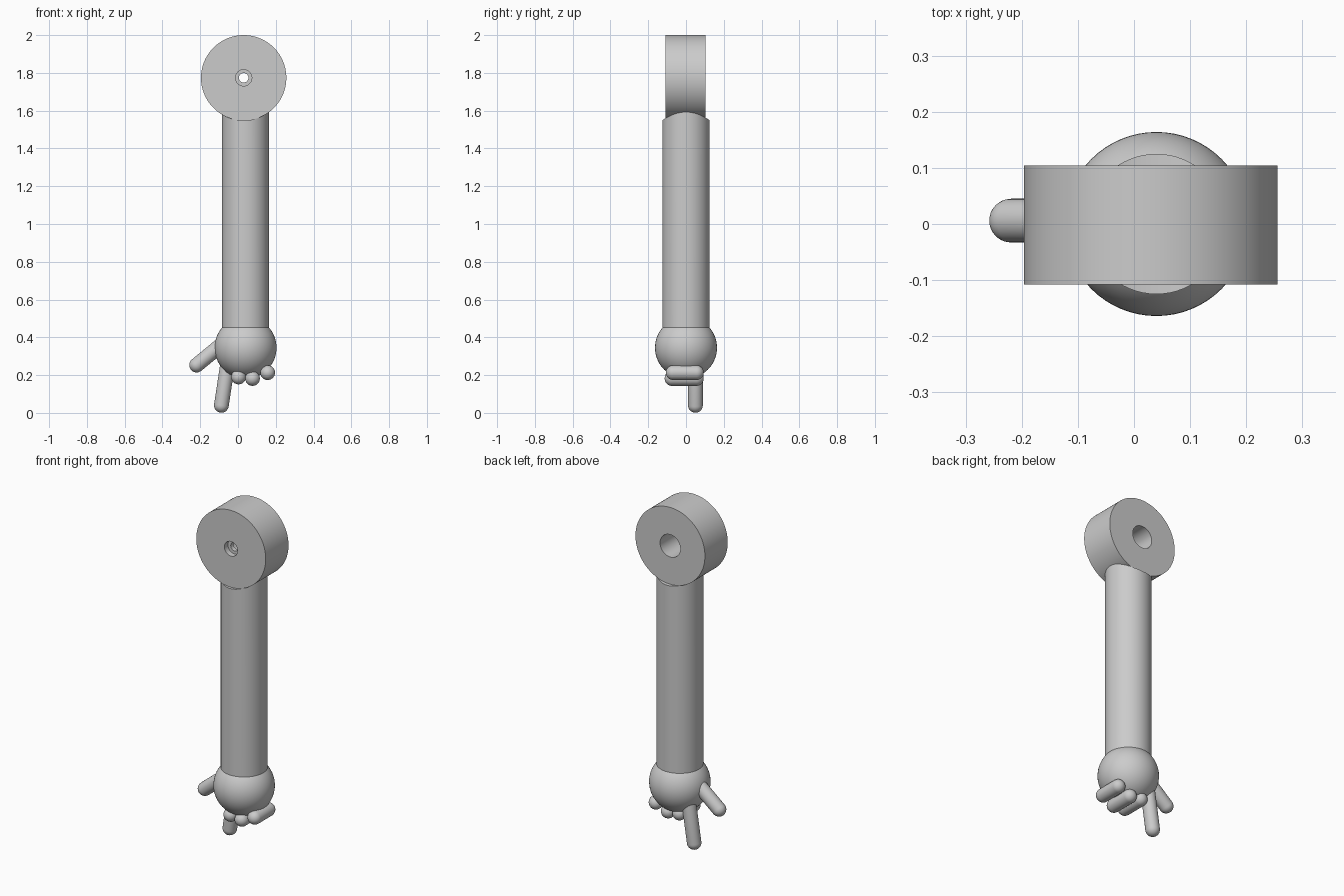
import bpy, bmesh, math
from mathutils import Vector

if "Cube" in bpy.data.objects:
    bpy.data.objects.remove(bpy.data.objects["Cube"], do_unlink=True)

grey = bpy.data.materials.new("plain grey")
grey.use_nodes = True
COLOUR = (0.6, 0.6, 0.6, 1)
grey.diffuse_color = COLOUR
bsdf = next(n for n in grey.node_tree.nodes if n.type == "BSDF_PRINCIPLED")
bsdf.inputs["Base Color"].default_value = COLOUR

DISC_X, DISC_Z, DISC_R = 0.03, 1.774, 0.226
ARM_X, ARM_R = 0.04, 0.125


def finish(bm, name):
    bmesh.ops.recalc_face_normals(bm, faces=bm.faces)
    mesh = bpy.data.meshes.new(name)
    bm.to_mesh(mesh)
    bm.free()
    mesh.materials.append(grey)
    obj = bpy.data.objects.new(name, mesh)
    bpy.context.collection.objects.link(obj)
    bpy.ops.object.select_all(action="DESELECT")
    obj.select_set(True)
    bpy.context.view_layer.objects.active = obj
    bpy.ops.object.shade_smooth_by_angle(angle=math.radians(35))
    return obj


def lathe(profile, steps, closed=False):
    """Spin (radius, height) points about z."""
    bm = bmesh.new()
    verts = [bm.verts.new((r, 0, h)) for r, h in profile]
    ends = verts[1:] + (verts[:1] if closed else [])
    edges = [bm.edges.new(pair) for pair in zip(verts, ends)]
    bmesh.ops.spin(bm, geom=verts + edges, cent=(0, 0, 0), axis=(0, 0, 1),
                   angle=math.tau, steps=steps)
    bmesh.ops.remove_doubles(bm, verts=bm.verts, dist=1e-5)
    return bm


def capsule(name, start, end, radius=0.039):
    start, end = Vector(start), Vector(end)
    axis = end - start
    arc = [i * math.pi / 16 for i in range(9)]
    low = [(radius * math.sin(a), -radius * math.cos(a)) for a in arc]
    high = [(r, axis.length - h) for r, h in reversed(low)]
    obj = finish(lathe(low + high, 24), name)
    obj.rotation_mode = "QUATERNION"
    obj.rotation_quaternion = axis.to_track_quat("Z", "Y")
    obj.location = start


# Shoulder disc: wide bore at the back, stepped bolt hole at the front
disc_profile = [(0.043, 0.108), (DISC_R, 0.108), (DISC_R, -0.104),
                (0.066, -0.104), (0.066, 0.05), (0.025, 0.05),
                (0.025, 0.075), (0.043, 0.075)]
shoulder = finish(lathe(disc_profile, 96, closed=True), "shoulder_disc")
shoulder.rotation_euler.x = math.pi / 2
shoulder.location = (DISC_X, 0, DISC_Z)

# Arm tube: top edge saddled to fit under the shoulder disc
bm = bmesh.new()
rings = []
for top in (False, True):
    ring = []
    for i in range(64):
        a = math.tau * i / 64
        x, y = ARM_X + ARM_R * math.cos(a), ARM_R * math.sin(a)
        z = DISC_Z - math.sqrt(DISC_R ** 2 - (x - DISC_X) ** 2) if top else 0.44
        ring.append(bm.verts.new((x, y, z)))
    rings.append(ring)
for i in range(64):
    j = (i + 1) % 64
    bm.faces.new((rings[0][i], rings[0][j], rings[1][j], rings[1][i]))
# Saddle strips join points mirrored front to back
for i in range(32):
    a, b = rings[1][i], rings[1][i + 1]
    c, d = rings[1][-i - 1], rings[1][-i]
    bm.faces.new(list(dict.fromkeys((a, b, c, d))))
bm.faces.new(rings[0])
finish(bm, "arm")

# Hand ball
bm = bmesh.new()
bmesh.ops.create_uvsphere(bm, u_segments=64, v_segments=32, radius=0.164)
hand = finish(bm, "hand")
hand.location = (ARM_X, 0, 0.345)

# Thumb and pointing finger
capsule("thumb", (-0.04, 0.006, 0.4), (-0.219, 0.006, 0.253))
capsule("index_finger", (-0.05, 0.05, 0.29), (-0.088, 0.05, 0.04))

# Curled fingers lying front to back under the palm
for name, x, z, front in (("middle_finger", 0.003, 0.19, -0.072),
                          ("ring_finger", 0.077, 0.182, -0.074),
                          ("little_finger", 0.157, 0.213, -0.068)):
    capsule(name, (x, 0.055, z), (x, front, z))
